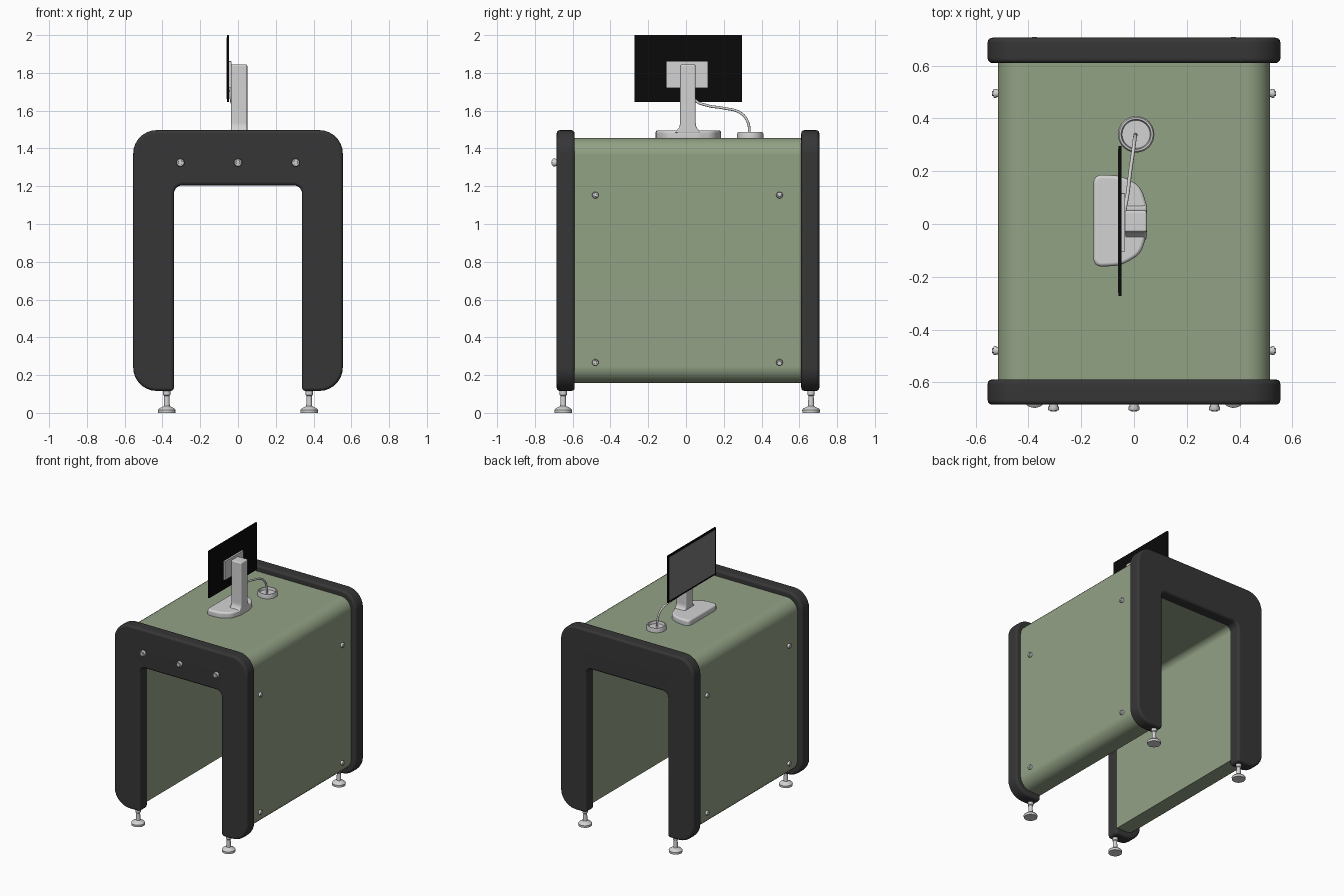
import bpy, bmesh, math
from mathutils import Vector, Matrix

if "Cube" in bpy.data.objects:
    bpy.data.objects.remove(bpy.data.objects["Cube"])


def material(name, rgb):
    m = bpy.data.materials.new(name)
    m.diffuse_color = (*rgb, 1)
    m.use_nodes = True
    m.node_tree.nodes["Principled BSDF"].inputs["Base Color"].default_value = m.diffuse_color
    return m


DARK = material("charcoal", (0.037, 0.037, 0.037))
GREEN = material("sage_green", (0.29, 0.36, 0.235))
LIGHT = material("light_grey", (0.65, 0.65, 0.65))
BLACK = material("black", (0.003, 0.003, 0.003))
SCREEN = material("screen_grey", (0.2, 0.2, 0.2))


def finish(name, bm, mat):
    bmesh.ops.recalc_face_normals(bm, faces=bm.faces[:])
    for f in bm.faces:
        f.smooth = True
    for e in bm.edges:
        e.smooth = e.calc_face_angle(0) < math.radians(38)
    me = bpy.data.meshes.new(name)
    bm.to_mesh(me)
    bm.free()
    me.materials.append(mat)
    ob = bpy.data.objects.new(name, me)
    bpy.context.collection.objects.link(ob)
    mod = ob.modifiers.new("normals", 'WEIGHTED_NORMAL')
    mod.keep_sharp = True
    return ob


def fillet(corners, n=7):
    """Round each (u, v, radius) corner of a closed outline."""
    out = []
    for i, (u, v, r) in enumerate(corners):
        p = Vector((u, v))
        if r == 0:
            out.append(p)
            continue
        a = (Vector(corners[i - 1][:2]) - p).normalized()
        b = (Vector(corners[(i + 1) % len(corners)][:2]) - p).normalized()
        half = a.angle(b) / 2
        c = p + (a + b).normalized() * (r / math.sin(half))
        s = p + a * (r / math.tan(half)) - c
        t = p + b * (r / math.tan(half)) - c
        ang = s.angle(t)
        for k in range(n + 1):
            w = k / n
            out.append(c + (s * math.sin((1 - w) * ang) + t * math.sin(w * ang)) / math.sin(ang))
    return out


def prism(name, outline, lo, hi, axis, mat, bevel=0.0, segs=3):
    """Extrude an outline along an axis, rounding its sharp edges."""
    place = {'x': lambda u, v, d: (d, u, v),
             'y': lambda u, v, d: (u, d, v),
             'z': lambda u, v, d: (u, v, d)}[axis]
    bm = bmesh.new()
    A = [bm.verts.new(place(u, v, lo)) for u, v in outline]
    B = [bm.verts.new(place(u, v, hi)) for u, v in outline]
    bm.faces.new(A)
    bm.faces.new(B[::-1])
    for i in range(len(A)):
        j = (i + 1) % len(A)
        bm.faces.new((A[i], A[j], B[j], B[i]))
    bmesh.ops.recalc_face_normals(bm, faces=bm.faces[:])
    if bevel:
        sharp = [e for e in bm.edges if e.calc_face_angle(0) > math.radians(40)]
        bmesh.ops.bevel(bm, geom=sharp, offset=bevel, segments=segs, profile=0.5,
                        affect='EDGES', clamp_overlap=False)
    return finish(name, bm, mat)


def rect(u0, u1, v0, v1):
    return [(u0, v0), (u1, v0), (u1, v1), (u0, v1)]


def lathe(name, profile, loc, direction, mat, n=32):
    """Spin (radius, height) points about a direction."""
    bm = bmesh.new()
    rings = []
    for r, h in profile:
        if r == 0:
            rings.append([bm.verts.new((0, 0, h))] * n)
        else:
            rings.append([bm.verts.new((r * math.cos(2 * math.pi * k / n),
                                        r * math.sin(2 * math.pi * k / n), h)) for k in range(n)])
    for a, b in zip(rings, rings[1:]):
        for k in range(n):
            j = (k + 1) % n
            bm.faces.new(list(dict.fromkeys((a[k], a[j], b[j], b[k]))))
    rot = Vector(direction).to_track_quat('Z', 'Y').to_matrix().to_4x4()
    bmesh.ops.transform(bm, matrix=Matrix.Translation(loc) @ rot, verts=bm.verts[:])
    return finish(name, bm, mat)


def arch(xo, xi, z0, zi, z1, ro, ri):
    """Upside-down U outline."""
    return fillet([(-xo, z0, ro), (-xi, z0, 0), (-xi, zi, ri), (xi, zi, ri), (xi, z0, 0),
                   (xo, z0, ro), (xo, z1, ro), (-xo, z1, ro)])


# End frames and the green housing between them
FRAME = arch(0.555, 0.339, 0.116, 1.205, 1.497, 0.125, 0.045)
prism("front_frame", FRAME, -0.685, -0.589, 'y', DARK, 0.018)
prism("back_frame", FRAME, 0.61, 0.706, 'y', DARK, 0.018)
prism("housing", arch(0.516, 0.344, 0.158, 1.21, 1.455, 0.09, 0.045), -0.6, 0.62, 'y', GREEN)

# Levelling feet
FOOT = [(0, 0), (0.046, 0), (0.047, 0.016), (0.04, 0.024), (0.024, 0.031),
        (0.016, 0.036), (0.014, 0.09), (0.019, 0.095), (0.019, 0.13), (0, 0.13)]
for x in (-0.377, 0.377):
    for y, end in ((-0.65, "front"), (0.662, "back")):
        lathe(f"{end}_foot", FOOT, (x, y, 0), (0, 0, 1), LIGHT)

# Bolts on the front frame and on both sides
def bolt(name, loc, direction, s):
    lathe(name, [(0, -0.01), (0.8 * s, -0.01), (0.8 * s, 0.3 * s), (s, 0.3 * s),
                 (s, 0.8 * s), (0.85 * s, s), (0, s)], loc, direction, LIGHT, 24)
    d = Vector(direction)
    lathe(name + "_head", [(0, 0), (0.6 * s, 0), (0.55 * s, 0.22 * s), (0, 0.22 * s)],
          Vector(loc) + d * s, direction, LIGHT, 6)


for x in (-0.305, 0, 0.305):
    bolt("front_bolt", (x, -0.685, 1.325), (0, -1, 0), 0.0215)
for side in (-1, 1):
    for y in (-0.48, 0.495):
        for z in (0.267, 1.153):
            bolt("side_bolt", (side * 0.516, y, z), (side, 0, 0), 0.0175)

# Monitor stand: foot plate, column with a flared base, mounting plate
FOOTPLATE = fillet([(-0.154, -0.163, 0.03), (-0.05, -0.158, 0.12), (0.025, -0.115, 0.08),
                    (0.049, -0.04, 0.05), (0.049, 0.07, 0.05), (0.025, 0.145, 0.08),
                    (-0.05, 0.183, 0.12), (-0.154, 0.188, 0.03)], 4)
prism("stand_base", FOOTPLATE, 1.44, 1.496, 'z', LIGHT, 0.014)
COLUMN = [(-0.065, 1.48), (0.085, 1.48), (0.067, 1.498), (0.055, 1.512), (0.051, 1.535),
          (0.051, 1.845), (-0.031, 1.845), (-0.031, 1.535), (-0.035, 1.512), (-0.047, 1.498)]
prism("stand_column", COLUMN, -0.037, 0.049, 'x', LIGHT, 0.009)
prism("mounting_plate", rect(-0.105, 0.117, 1.72, 1.862), -0.05, -0.034, 'x', LIGHT, 0.003, 2)

# Monitor panel and its picture area, which faces left
prism("monitor", rect(-0.273, 0.296, 1.647, 2.0), -0.059, -0.047, 'x', BLACK)
prism("picture_area", rect(-0.261, 0.284, 1.661, 1.988), -0.0605, -0.058, 'x', SCREEN)

# Round cable outlet
lathe("cable_outlet", [(0, -0.01), (0.069, -0.01), (0.069, 0.024), (0.064, 0.031), (0.057, 0.031),
                       (0.053, 0.012), (0, 0.012)], (0.008, 0.34, 1.455), (0, 0, 1), LIGHT, 40)

# Cable from the outlet up to the monitor
cu = bpy.data.curves.new("cable", 'CURVE')
cu.dimensions = '3D'
cu.bevel_depth = 0.007
cu.bevel_resolution = 3
cu.use_fill_caps = True
sp = cu.splines.new('BEZIER')
PATH = [(0.006, 0.338, 1.462), (0.003, 0.325, 1.545), (-0.002, 0.285, 1.59), (-0.014, 0.2, 1.613),
        (-0.025, 0.11, 1.628), (-0.036, 0.05, 1.655), (-0.041, 0.02, 1.73)]
sp.bezier_points.add(len(PATH) - 1)
for bp, co in zip(sp.bezier_points, PATH):
    bp.co = co
    bp.handle_left_type = bp.handle_right_type = 'AUTO'
cu.materials.append(LIGHT)
bpy.context.collection.objects.link(bpy.data.objects.new("cable", cu))
